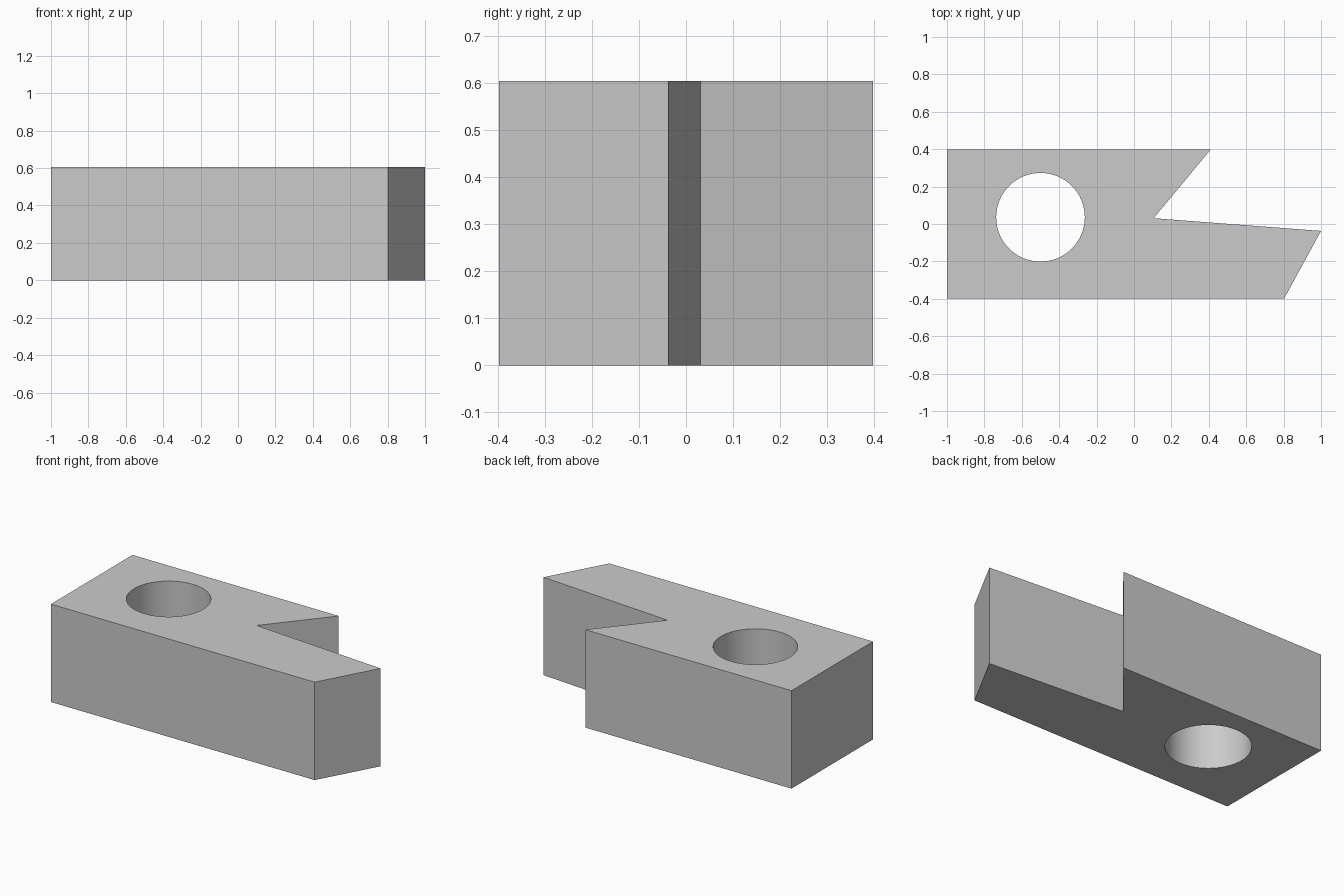
import bpy
import bmesh
from math import cos, sin, tau

cube = bpy.data.objects.get("Cube")
if cube:
    bpy.data.objects.remove(cube, do_unlink=True)

HEIGHT = 0.605
HOLE_X, HOLE_Y, HOLE_R, SIDES = -0.5, 0.036, 0.237, 64

# Plan of the block: notched at the back, slanted at the end
outline = [(-1, -0.398), (0.803, -0.398), (1, -0.037),
           (0.105, 0.031), (0.41, 0.398), (-1, 0.398)]
hole = [(HOLE_X + HOLE_R * cos(tau * i / SIDES),
         HOLE_Y + HOLE_R * sin(tau * i / SIDES)) for i in range(SIDES)]

bm = bmesh.new()


def add_loop(points):
    verts = [bm.verts.new((x, y, 0)) for x, y in points]
    return [bm.edges.new((a, b)) for a, b in zip(verts, verts[1:] + verts[:1])]


# Fill between outline and hole, then raise to full height
edges = add_loop(outline) + add_loop(hole)
bmesh.ops.triangle_fill(bm, edges=edges, use_beauty=True, normal=(0, 0, 1))
raised = bmesh.ops.extrude_face_region(bm, geom=bm.faces[:], use_keep_orig=True)
top = [v for v in raised["geom"] if isinstance(v, bmesh.types.BMVert)]
bmesh.ops.translate(bm, verts=top, vec=(0, 0, HEIGHT))
bmesh.ops.recalc_face_normals(bm, faces=bm.faces[:])

mesh = bpy.data.meshes.new("notched_block")
bm.to_mesh(mesh)
bm.free()
block = bpy.data.objects.new("notched_block", mesh)
bpy.context.collection.objects.link(block)

# Plain grey finish
grey = bpy.data.materials.new("light_grey")
grey.use_nodes = True
colour = (0.6, 0.6, 0.6, 1)
grey.diffuse_color = colour
grey.node_tree.nodes["Principled BSDF"].inputs["Base Color"].default_value = colour
mesh.materials.append(grey)

# Smooth bore, sharp corners
bpy.ops.object.select_all(action="DESELECT")
block.select_set(True)
bpy.context.view_layer.objects.active = block
bpy.ops.object.shade_smooth_by_angle(angle=0.5)
